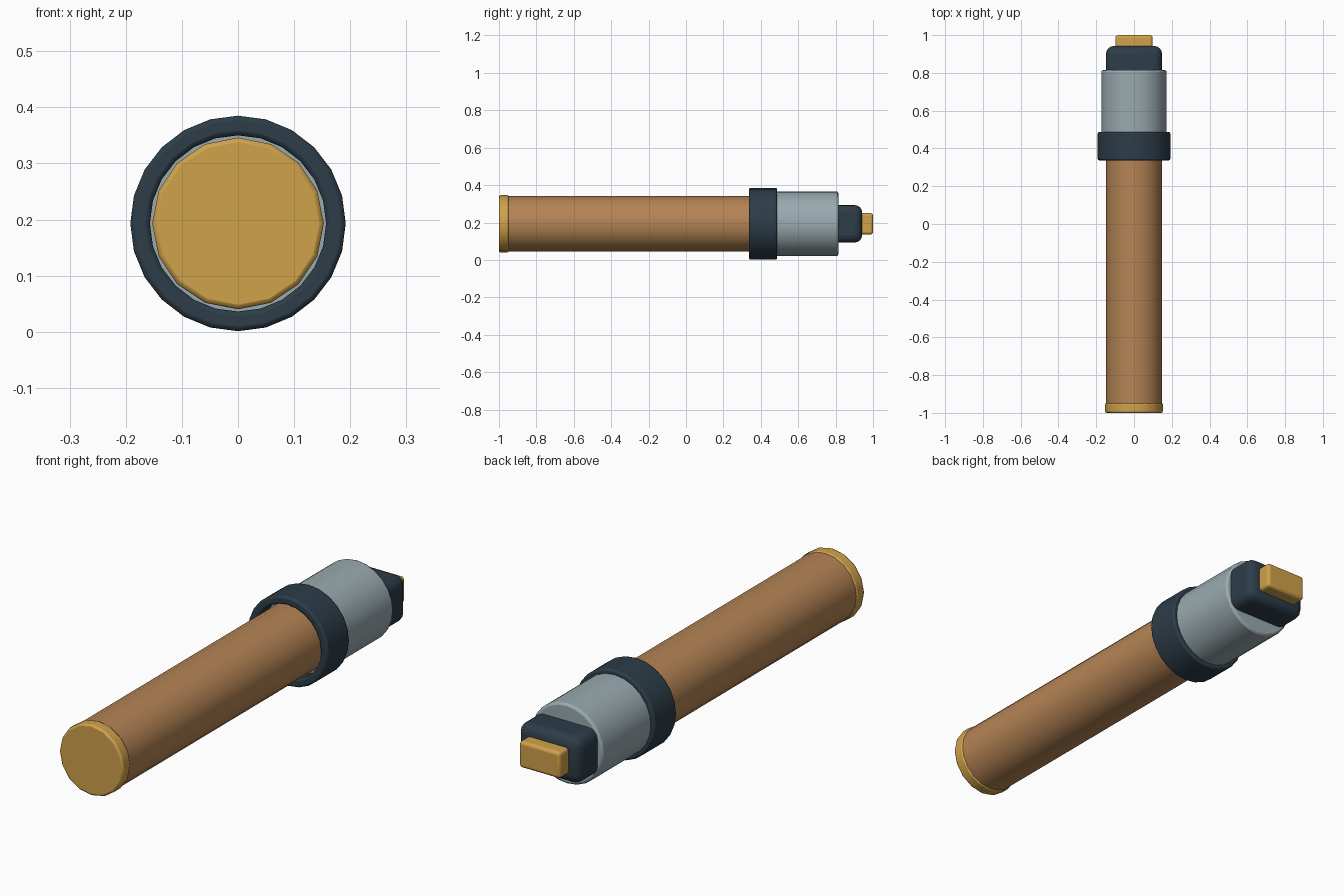
import bpy
import bmesh
import math

AXIS_Z = 0.193

cube = bpy.data.objects.get("Cube")
if cube:
    bpy.data.objects.remove(cube, do_unlink=True)


def material(name, rgb):
    mat = bpy.data.materials.new(name)
    mat.use_nodes = True
    mat.diffuse_color = (*rgb, 1)
    mat.node_tree.nodes["Principled BSDF"].inputs["Base Color"].default_value = (*rgb, 1)
    return mat


brass = material("brass yellow", (0.63, 0.36, 0.07))
wood = material("warm brown", (0.46, 0.23, 0.09))
dark = material("dark slate", (0.026, 0.046, 0.065))
steel = material("pale steel", (0.32, 0.40, 0.43))


def finish(name, bm, mat, bevel, segments=2):
    """Turn a bmesh into a bevelled, smoothly shaded object."""
    bmesh.ops.recalc_face_normals(bm, faces=bm.faces)
    mesh = bpy.data.meshes.new(name)
    bm.to_mesh(mesh)
    bm.free()
    mesh.materials.append(mat)
    obj = bpy.data.objects.new(name, mesh)
    bpy.context.collection.objects.link(obj)
    obj.location.z = AXIS_Z
    mod = obj.modifiers.new("soft edges", "BEVEL")
    mod.width = bevel
    mod.segments = segments
    mod.limit_method = "ANGLE"
    mod.angle_limit = math.radians(40)
    bpy.ops.object.select_all(action="DESELECT")
    obj.select_set(True)
    bpy.context.view_layer.objects.active = obj
    bpy.ops.object.shade_smooth_by_angle(angle=math.radians(35))
    return obj


def turned(name, mat, profile, sides, bevel, closed=False):
    """Revolve (radius, y) points around the long axis."""
    bm = bmesh.new()
    rings = []
    for radius, y in profile:
        ring = []
        for i in range(sides):
            a = math.tau * i / sides
            ring.append(bm.verts.new((radius * math.sin(a), y, radius * math.cos(a))))
        rings.append(ring)
    pairs = list(zip(rings, rings[1:]))
    if closed:
        pairs.append((rings[-1], rings[0]))
    else:
        bm.faces.new(rings[0])
        bm.faces.new(rings[-1])
    for a, b in pairs:
        for i in range(sides):
            j = (i + 1) % sides
            bm.faces.new((a[i], a[j], b[j], b[i]))
    return finish(name, bm, mat, bevel)


def block(name, mat, width, height, y0, y1, bevel):
    """Rounded box lying along the long axis."""
    bm = bmesh.new()
    bmesh.ops.create_cube(bm, size=1)
    for v in bm.verts:
        v.co.x *= width
        v.co.y = (y0 + y1) / 2 + v.co.y * (y1 - y0)
        v.co.z *= height
    return finish(name, bm, mat, bevel, 4)


# Long handle and its end cap
turned("handle", wood, [(0.148, -0.96), (0.148, 0.5)], 20, 0.004)
turned("end_cap", brass, [(0.153, -1.0), (0.153, -0.948)], 16, 0.008)

# Hollow collar around the front of the sleeve
turned("collar", dark,
       [(0.192, 0.337), (0.192, 0.487), (0.157, 0.487), (0.157, 0.337)],
       24, 0.008, closed=True)

# Sleeve, neck block and tip
turned("sleeve", steel, [(0.173, 0.40), (0.173, 0.815)], 24, 0.010)
block("neck_block", dark, 0.296, 0.20, 0.70, 0.942, 0.04)
block("tip", brass, 0.196, 0.114, 0.90, 1.0, 0.014)
